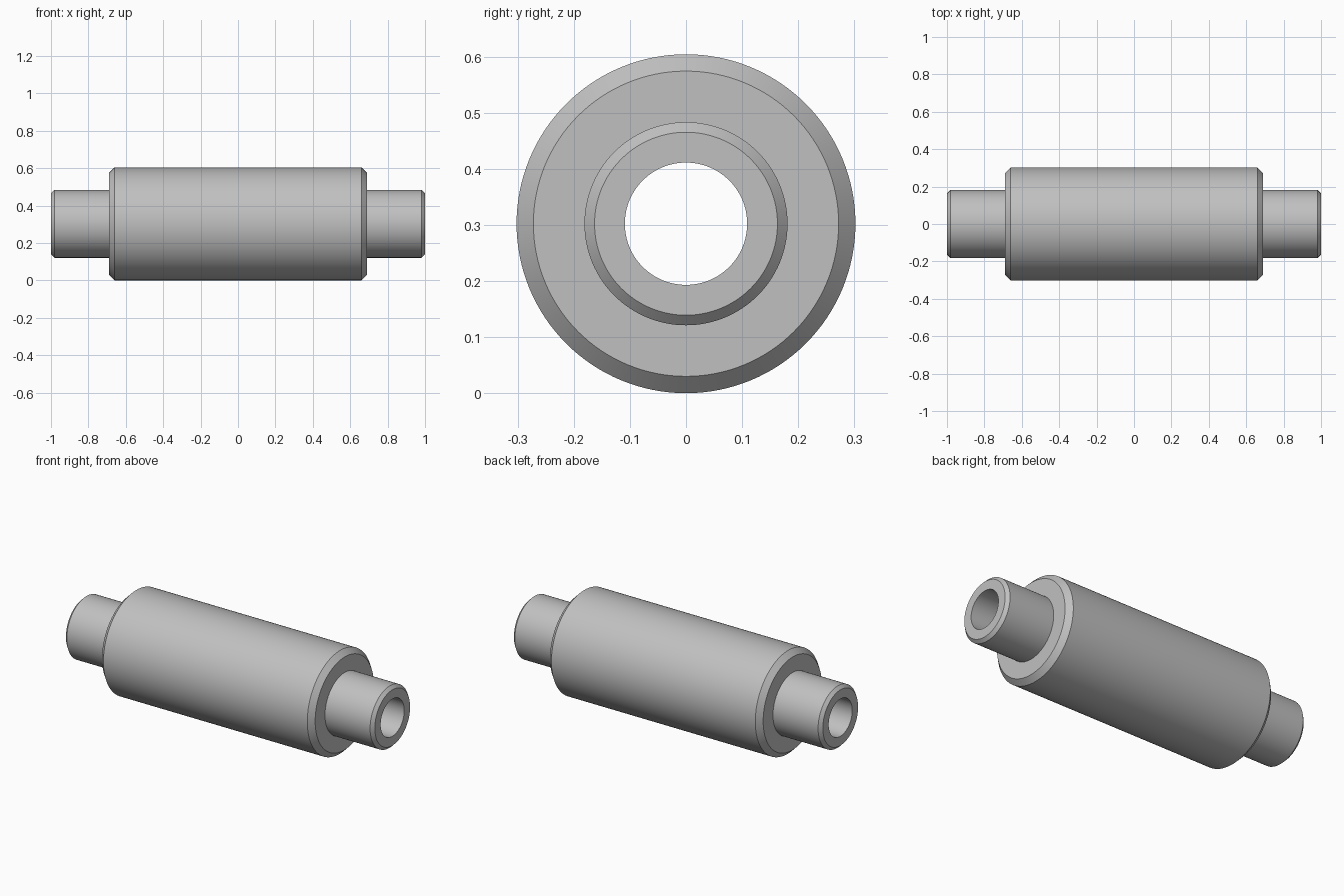
import bpy, bmesh, math
from mathutils import Matrix, Vector

cube = bpy.data.objects.get("Cube")
if cube:
    bpy.data.objects.remove(cube, do_unlink=True)

SEGMENTS = 128
AXIS_HEIGHT = 0.302

# Brushed grey metal
metal = bpy.data.materials.new("grey_metal")
metal.use_nodes = True
colour = (0.53, 0.53, 0.53, 1)
metal.diffuse_color = colour
metal.node_tree.nodes["Principled BSDF"].inputs["Base Color"].default_value = colour

# Half profile (x, radius) from the bore mouth to the chamfered drum edge
half = [(1.0, 0.109), (1.0, 0.163), (0.982, 0.181),
        (0.69, 0.181), (0.69, 0.272), (0.66, 0.302)]
profile = half + [(-x, r) for x, r in reversed(half)]

# Revolve the closed profile around x: drum, end journals and through bore
bm = bmesh.new()
rings = []
for x, r in profile:
    ring = []
    for i in range(SEGMENTS):
        a = math.tau * i / SEGMENTS
        ring.append(bm.verts.new((x, r * math.cos(a), r * math.sin(a))))
    rings.append(ring)
for k, ring in enumerate(rings):
    following = rings[(k + 1) % len(rings)]
    for i in range(SEGMENTS):
        j = (i + 1) % SEGMENTS
        bm.faces.new((ring[i], ring[j], following[j], following[i]))
bmesh.ops.recalc_face_normals(bm, faces=bm.faces)
bmesh.ops.transform(bm, matrix=Matrix.Translation(Vector((0, 0, AXIS_HEIGHT))), verts=bm.verts)

mesh = bpy.data.meshes.new("hollow_roller")
bm.to_mesh(mesh)
bm.free()
mesh.materials.append(metal)
roller = bpy.data.objects.new("hollow_roller", mesh)
bpy.context.collection.objects.link(roller)

# Smooth curved walls, crisp chamfers
bpy.ops.object.select_all(action="DESELECT")
roller.select_set(True)
bpy.context.view_layer.objects.active = roller
bpy.ops.object.shade_smooth_by_angle(angle=math.radians(30))
